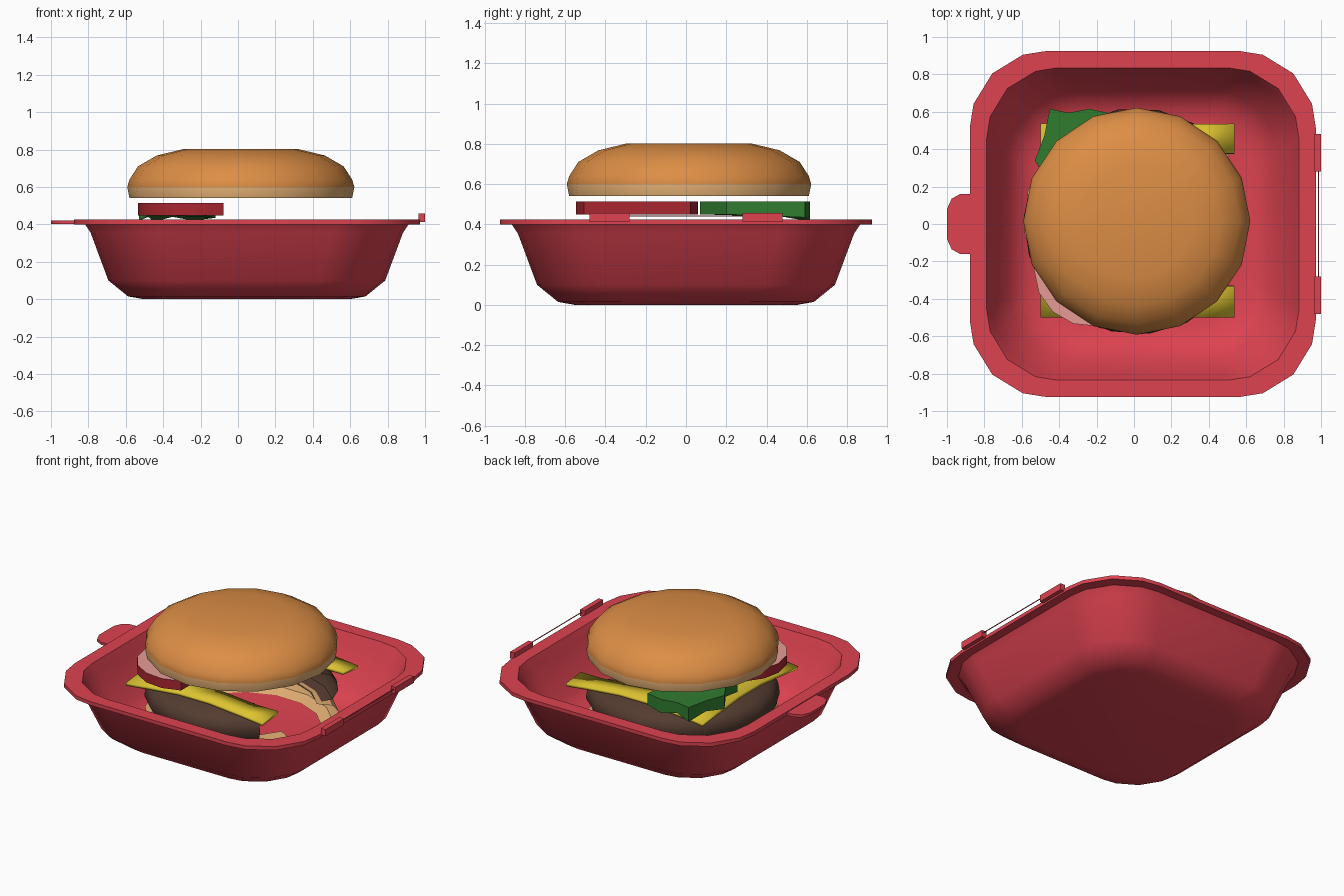
import bpy, bmesh, math
from math import radians, cos, sin

if "Cube" in bpy.data.objects:
    bpy.data.objects.remove(bpy.data.objects["Cube"])


def mat(name, r, g, b):
    m = bpy.data.materials.new(name)
    m.diffuse_color = (r, g, b, 1)
    m.use_nodes = True
    m.node_tree.nodes["Principled BSDF"].inputs["Base Color"].default_value = m.diffuse_color
    return m


RED = mat("red_plastic", 0.72, 0.055, 0.08)
CRUST = mat("crust", 0.72, 0.27, 0.06)
CRUMB = mat("crumb", 0.75, 0.42, 0.17)
MEAT = mat("meat", 0.09, 0.045, 0.03)
YELLOW = mat("cheese_yellow", 0.72, 0.55, 0.03)
GREEN = mat("leaf_green", 0.03, 0.2, 0.03)
SKIN = mat("tomato_skin", 0.4, 0.02, 0.03)
FLESH = mat("tomato_flesh", 0.8, 0.33, 0.3)


def finish(name, bm, mats, angle=40, recalc=True):
    if recalc:
        bmesh.ops.recalc_face_normals(bm, faces=bm.faces)
    me = bpy.data.meshes.new(name)
    bm.to_mesh(me)
    bm.free()
    ob = bpy.data.objects.new(name, me)
    bpy.context.collection.objects.link(ob)
    for m in mats:
        me.materials.append(m)
    bpy.ops.object.select_all(action='DESELECT')
    ob.select_set(True)
    bpy.context.view_layer.objects.active = ob
    bpy.ops.object.shade_smooth_by_angle(angle=radians(angle))
    return ob


def bridge(bm, a, b, closed=True, index=0):
    n = len(a)
    for i in range(n if closed else n - 1):
        j = (i + 1) % n
        bm.faces.new((a[i], a[j], b[j], b[i])).material_index = index


def box(name, lo, hi, m):
    bm = bmesh.new()
    bmesh.ops.create_cube(bm, size=1)
    for v in bm.verts:
        v.co = [(lo[k] + hi[k]) / 2 + v.co[k] * (hi[k] - lo[k]) for k in range(3)]
    return finish(name, bm, [m])


def prism(name, pts, z0, z1, mats, cap_index=0, droop=None):
    bm = bmesh.new()
    low = [bm.verts.new((x, y, z0 - (droop[i] if droop else 0))) for i, (x, y) in enumerate(pts)]
    top = [bm.verts.new((x, y, z1)) for x, y in pts]
    bridge(bm, low, top)
    bm.faces.new(top).material_index = cap_index
    bm.faces.new(low[::-1]).material_index = cap_index
    return finish(name, bm, mats)


def lathe(name, profile, mats, a0=0, a1=360, n=16, band=None, centre=0.015):
    closed = a1 - a0 == 360
    bm = bmesh.new()
    rings = []
    for r, z in profile:
        angs = [radians(a0 + (a1 - a0) * i / n) for i in range(n if closed else n + 1)]
        rings.append([bm.verts.new((centre + r * cos(a), centre + r * sin(a), z)) for a in angs])
    for i in range(len(rings) - 1):
        bridge(bm, rings[i], rings[i + 1], closed, 1 if i == band else 0)
    if closed:
        bm.faces.new(rings[-1])
    return finish(name, bm, mats, recalc=closed)


# Tray: stacked rounded-square loops, outside then rim then inside
CX = 0.047
LOOPS = [(0.55, 0.0), (0.635, 0.015), (0.74, 0.10), (0.835, 0.355), (0.865, 0.40),
         (0.925, 0.40), (0.925, 0.425), (0.835, 0.425), (0.81, 0.37),
         (0.715, 0.115), (0.62, 0.04), (0.54, 0.025)]
bm = bmesh.new()
rings = []
for h, z in LOOPS:
    r = 0.41 - (0.925 - h) * 0.35
    ring = []
    for q, (sx, sy) in enumerate([(1, 1), (-1, 1), (-1, -1), (1, -1)]):
        for d in (0, 18, 45, 72, 90):
            a = radians(d + 90 * q)
            ring.append(bm.verts.new((CX + sx * (h - r) + r * cos(a),
                                      sy * (h - r) + r * sin(a), z)))
    rings.append(ring)
for a, b in zip(rings, rings[1:]):
    bridge(bm, a, b)
bm.faces.new(rings[0][::-1])
bm.faces.new(rings[-1])
finish("tray", bm, [RED])

# Opening tab and hinges
tab = [(-0.87, 0.16), (-0.93, 0.16), (-0.975, 0.135), (-1.0, 0.08)]
prism("opening_tab", tab + [(x, -y) for x, y in reversed(tab)], 0.402, 0.42, [RED])
for s, side in ((1, "back"), (-1, "front")):
    y0, y1 = sorted((s * 0.28, s * 0.48))
    box("hinge_" + side, (0.965, y0, 0.412), (1.0, y1, 0.457), RED)
box("hinge_bar", (0.985, -0.28, 0.44), (0.99, 0.28, 0.444), RED)

# Lower bun and patty: open shells, missing on the hinge side
lathe("lower_bun", [(0.5, 0.03), (0.57, 0.06), (0.605, 0.13), (0.57, 0.17), (0.47, 0.18)],
      [CRUMB], 35, 337, 14)
lathe("patty", [(0.47, 0.17), (0.57, 0.19), (0.605, 0.25), (0.595, 0.32), (0.55, 0.36), (0.42, 0.38)],
      [MEAT], 40, 316, 14)

# Cheese slice: drooping corners, open on the hinge side
bm = bmesh.new()
steps = [-0.5, -0.33, -0.1, 0.13, 0.375, 0.535]
grid = {}
for i, x in enumerate(steps):
    for j, y in enumerate(steps):
        edge = min(abs(x - 0.0175), abs(y - 0.0175)) / 0.5175
        grid[i, j] = bm.verts.new((x, y, 0.405 - 0.04 * max(0, edge - 0.3) / 0.7))
for i in range(5):
    for j in range(5):
        if i >= 2 and 1 <= j <= 3:
            continue
        bm.faces.new((grid[i, j], grid[i + 1, j], grid[i + 1, j + 1], grid[i, j + 1]))
loose = [v for v in bm.verts if not v.link_faces]
bmesh.ops.delete(bm, geom=loose, context='VERTS')
cheese = finish("cheese", bm, [YELLOW])
solid = cheese.modifiers.new("thickness", 'SOLIDIFY')
solid.thickness = 0.02
solid.offset = 1

# Tomato slice: disc cut off on the hinge side
arc = [(-0.23 + 0.305 * cos(radians(a)), -0.243 + 0.305 * sin(radians(a)))
       for a in range(60, 301, 24)]
prism("tomato_slice", arc, 0.448, 0.513, [SKIN, FLESH], cap_index=1)

# Lettuce leaf with a wavy lower edge
leaf = [(-0.12, 0.59), (-0.24, 0.615), (-0.35, 0.595), (-0.45, 0.615), (-0.48, 0.47),
        (-0.53, 0.34), (-0.47, 0.24), (-0.49, 0.14), (-0.4, 0.07), (-0.2, 0.2)]
prism("lettuce", leaf, 0.45, 0.513, [GREEN],
      droop=[0.015, 0.03, 0.01, 0.035, 0.01, 0.03, 0, 0, 0, 0])

# Top bun
lathe("top_bun", [(0.43, 0.545), (0.595, 0.54), (0.607, 0.60), (0.595, 0.64), (0.55, 0.71),
                  (0.45, 0.768), (0.305, 0.803)], [CRUST, CRUMB], band=1)
